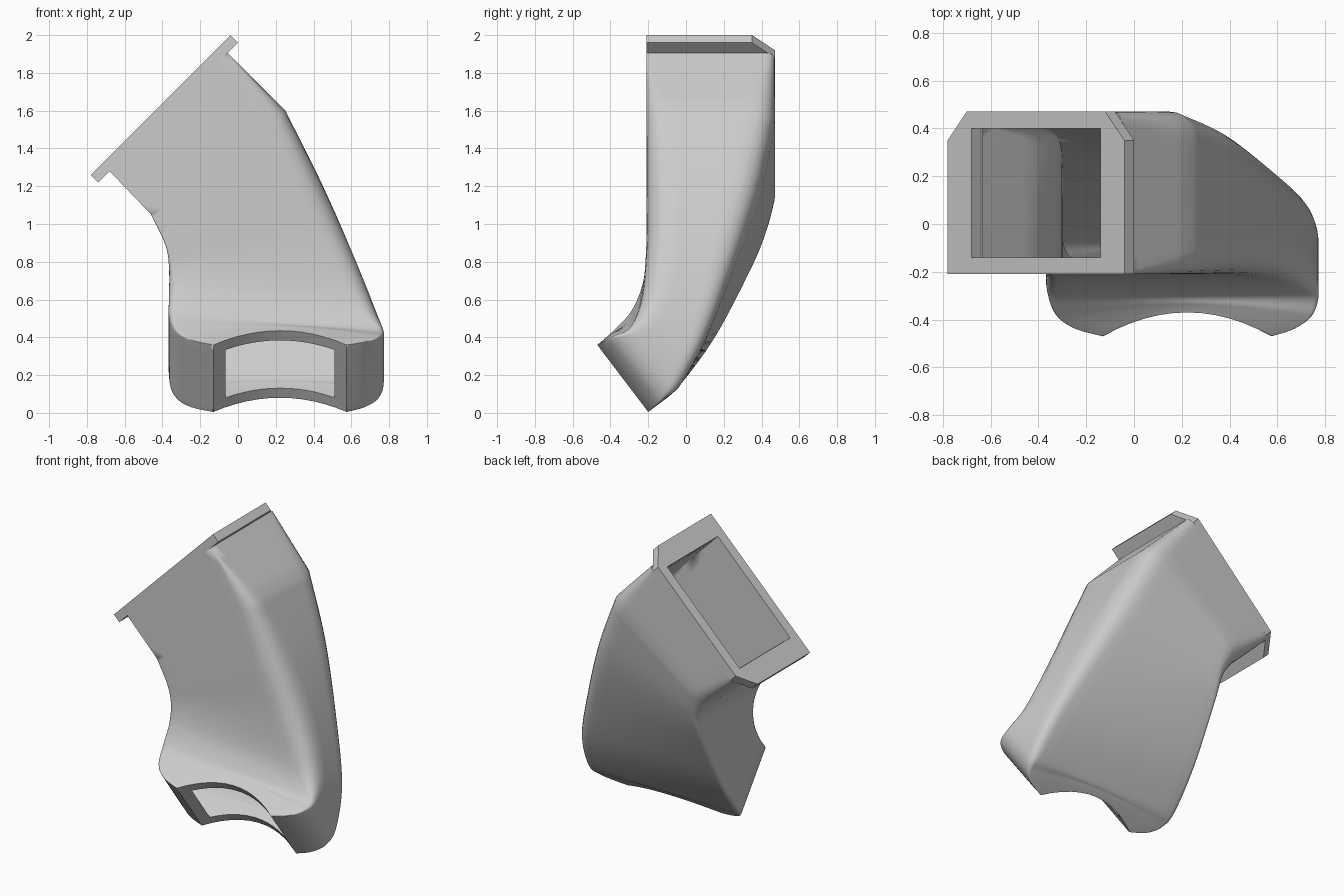
import bpy, bmesh, math
from mathutils import Vector as V

if "Cube" in bpy.data.objects:
    bpy.data.objects.remove(bpy.data.objects["Cube"])

grey = bpy.data.materials.new("plain grey")
grey.diffuse_color = (0.6, 0.6, 0.6, 1)
grey.use_nodes = True
grey.node_tree.nodes["Principled BSDF"].inputs["Base Color"].default_value = grey.diffuse_color
WALL = 0.064

# Duct stations: corners front-left, front-right, back-right, back-left,
# then the corner radii and the scoop depth
stations = [
    [(-.68, -.21, 1.28), (-.055, -.21, 1.905), (-.055, .47, 1.905), (-.68, .47, 1.28), (0, 0, .05, .05), 0],
    [(-.46, -.21, 1.05), (.25, -.21, 1.60), (.25, .47, 1.60), (-.46, .47, 1.06), (0, .10, .13, .13), 0],
    [(-.385, -.21, .89), (.42, -.21, 1.27), (.44, .385, 1.20), (-.385, .43, .95), (.01, .15, .14, .07), 0],
    [(-.365, -.213, .77), (.60, -.21, .90), (.615, .235, .75), (-.365, .35, .77), (.03, .17, .11, .03), 0],
    [(-.365, -.24, .65), (.725, -.235, .60), (.735, .105, .40), (-.365, .16, .41), (.05, .13, .08, .03), 0],
]
# Outlet stations: depth behind the outlet plane, left x, right x, radii, scoop
for d, xl, xr, r, bow in [(.22, -.365, .772, .04, 0), (.11, -.33, .75, .015, .06),
                          (.04, -.25, .675, .005, .10), (0, -.13, .575, 0, .125)]:
    yf, zl, zr = -.47 + .8 * d, .36 + .64 * d + .7 * d * d, .36 + .42 * d
    yb, zb = -.2 + .8 * d, .005 + .6 * d + .4 * d * d
    stations.append([(xl, yf, zl), (xr, yf, zr), (xr, yb, zb), (xl, yb, zb), (r, r, 1.5 * r, r), bow])


def flat(s):
    return [c for p in s[:5] for c in p] + [s[5]]


def spline(a, b, c, d, t):
    return [.5 * (2 * q + (r - p) * t + (2 * p - 5 * q + 4 * r - s) * t * t
                  + (3 * q - p - 3 * r + s) * t ** 3) for p, q, r, s in zip(a, b, c, d)]


def path():
    """Smooth rows along the duct, with a straight neck under the flange."""
    f = [flat(s) for s in stations]
    rows = [[p + (q - p) * t / 4 for p, q in zip(f[0], f[1])] for t in range(4)]
    g = f[1:]
    last = len(g) - 1
    for i in range(last):
        for k in range(6):
            rows.append(spline(g[max(i - 1, 0)], g[i], g[i + 1], g[min(i + 2, last)], k / 6))
    return rows + [g[-1]]


def ring(row, inset):
    """Rounded four-sided section, optionally inset by the wall thickness."""
    c = [V(row[3 * i:3 * i + 3]) for i in range(4)]
    rad = [max(r, 0) for r in row[12:16]]
    x0, x1 = c[0].x, c[1].x
    if inset:
        c = [c[i] + inset * ((c[i - 1] - c[i]).normalized() + (c[(i + 1) % 4] - c[i]).normalized())
             for i in range(4)]
        rad = [max(r - inset, 0) for r in rad]
    pts = []
    for i in range(4):
        p, nxt = c[i], c[(i + 1) % 4]
        e0 = (c[i - 1] - p).normalized() * rad[i]
        e1 = (nxt - p).normalized() * rad[i]
        for k in range(7):
            t = k / 6
            pts.append(p + e0 * (1 - t) ** 2 + e1 * t * t)
        a = p + e1
        b = nxt + (p - nxt).normalized() * rad[(i + 1) % 4]
        pts += [a.lerp(b, k / 12) for k in range(1, 12)]
    for p in pts:
        q = (2 * p.x - x0 - x1) / (x1 - x0)
        p += V((0, .8, .6)) * row[16] * max(1 - q * q, 0)
    return pts


def finish(bm, name):
    bmesh.ops.remove_doubles(bm, verts=bm.verts, dist=1e-4)
    bmesh.ops.recalc_face_normals(bm, faces=bm.faces)
    me = bpy.data.meshes.new(name)
    bm.to_mesh(me)
    bm.free()
    me.materials.append(grey)
    ob = bpy.data.objects.new(name, me)
    bpy.context.collection.objects.link(ob)
    bpy.ops.object.select_all(action='DESELECT')
    ob.select_set(True)
    bpy.context.view_layer.objects.active = ob
    bpy.ops.object.shade_smooth_by_angle(angle=math.radians(30))


# Hollow duct: outer skin down to the outlet, then inner skin back up
rows = path()
bm = bmesh.new()
loops = [ring(r, 0) for r in rows] + [ring(r, WALL) for r in reversed(rows)]
grid = [[bm.verts.new(p) for p in l] for l in loops]
n = len(grid[0])
for j, a in enumerate(grid):
    b = grid[(j + 1) % len(grid)]
    for i in range(n):
        k = (i + 1) % n
        bm.faces.new((a[i], a[k], b[k], b[i]))
finish(bm, "duct")

# Mounting flange: chamfered plate with a rectangular opening, tilted 45 degrees
h = math.sqrt(.5)
L = .74 / h
outer = [(0, -.21), (L, -.21), (L, .35), (L - .113, .47), (.113, .47), (0, .35)]
hole = [(.141, -.14), (L - .141, -.14), (L - .141, .40), (.141, .40)]
pair = [0, 1, 2, 2, 3, 3]


def place(p, depth):
    return V((-.78 + h * (p[0] + depth), p[1], 1.26 + h * (p[0] - depth)))


bm = bmesh.new()
o = [[bm.verts.new(place(p, d)) for p in outer] for d in (0, .057)]
w = [[bm.verts.new(place(p, d)) for p in hole] for d in (0, .057)]
for i in range(6):
    k = (i + 1) % 6
    for s in (0, 1):
        f = [o[s][i], o[s][k], w[s][pair[k]]]
        bm.faces.new(f if pair[i] == pair[k] else f + [w[s][pair[i]]])
    bm.faces.new((o[0][i], o[0][k], o[1][k], o[1][i]))
for i in range(4):
    k = (i + 1) % 4
    bm.faces.new((w[0][i], w[0][k], w[1][k], w[1][i]))
finish(bm, "mounting_flange")
